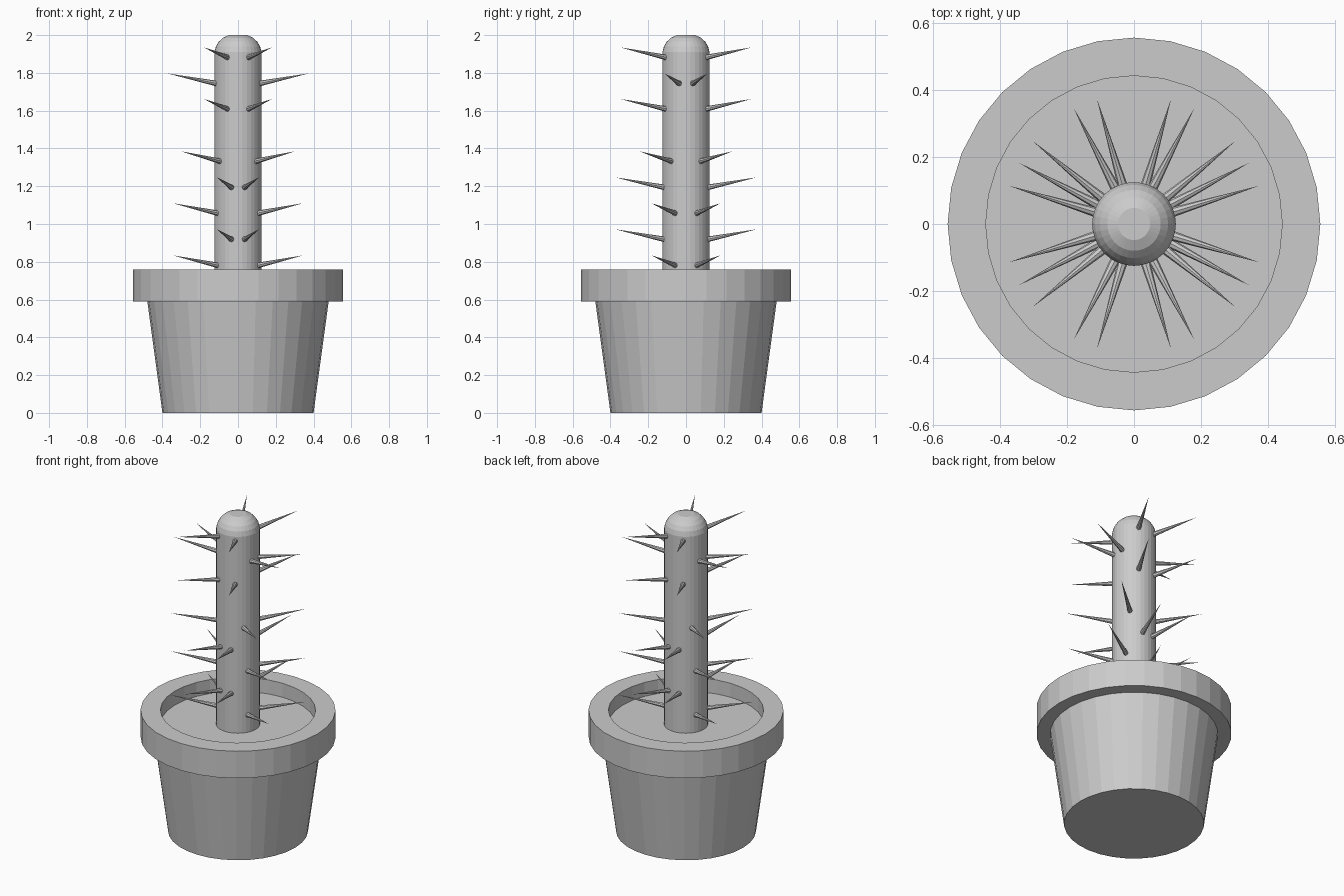
import bpy, bmesh
from math import sin, cos, pi, radians
from mathutils import Vector

if "Cube" in bpy.data.objects:
    bpy.data.objects.remove(bpy.data.objects["Cube"])


def make_object(name, bm):
    bmesh.ops.recalc_face_normals(bm, faces=bm.faces)
    mesh = bpy.data.meshes.new(name)
    bm.to_mesh(mesh)
    bm.free()
    obj = bpy.data.objects.new(name, mesh)
    bpy.context.collection.objects.link(obj)
    return obj


def lathe(name, profile, sides=32):
    """Turn a (radius, z) profile around z and cap both ends."""
    bm = bmesh.new()
    rings = [[bm.verts.new((r * cos(2 * pi * i / sides), r * sin(2 * pi * i / sides), z))
              for i in range(sides)] for r, z in profile]
    for a, b in zip(rings, rings[1:]):
        for i in range(sides):
            j = (i + 1) % sides
            bm.faces.new((a[i], a[j], b[j], b[i]))
    bm.faces.new(rings[0])
    bm.faces.new(rings[-1])
    return make_object(name, bm)


# Tapered pot with overhanging rim; the last ring is capped as the soil surface
lathe("pot", [(0.40, 0), (0.48, 0.59), (0.557, 0.59), (0.557, 0.76),
              (0.443, 0.76), (0.443, 0.672)])

# Stem with a rounded, flat-tipped crown
lathe("stem", [(0.125, 0.672), (0.125, 1.91), (0.117, 1.94), (0.102, 1.965),
               (0.08, 1.986), (0.048, 2.0)])


# Spikes: each row has four, mirrored in x and y (base height, angle from x axis)
SPIKE_ROWS = [(1.883, 62.5), (1.745, 17), (1.61, 62.5), (1.333, 39.3),
              (1.195, 73.5), (1.058, 28), (0.92, 73.5), (0.782, 28)]


def add_spike(bm, base, tip, radius=0.015):
    axis = tip - base
    matrix = axis.to_track_quat('Z', 'Y').to_matrix().to_4x4()
    matrix.translation = (base + tip) / 2
    bmesh.ops.create_cone(bm, cap_ends=True, segments=8, radius1=radius, radius2=0,
                          depth=axis.length, matrix=matrix)


bm = bmesh.new()
for z, degrees in SPIKE_ROWS:
    c, s = cos(radians(degrees)), sin(radians(degrees))
    for sx in (1, -1):
        for sy in (1, -1):
            out = Vector((sx * c, sy * s, 0))
            add_spike(bm, out * 0.115 + Vector((0, 0, z - 0.002)),
                      out * 0.39 + Vector((0, 0, z + 0.052)))
make_object("spikes", bm)
